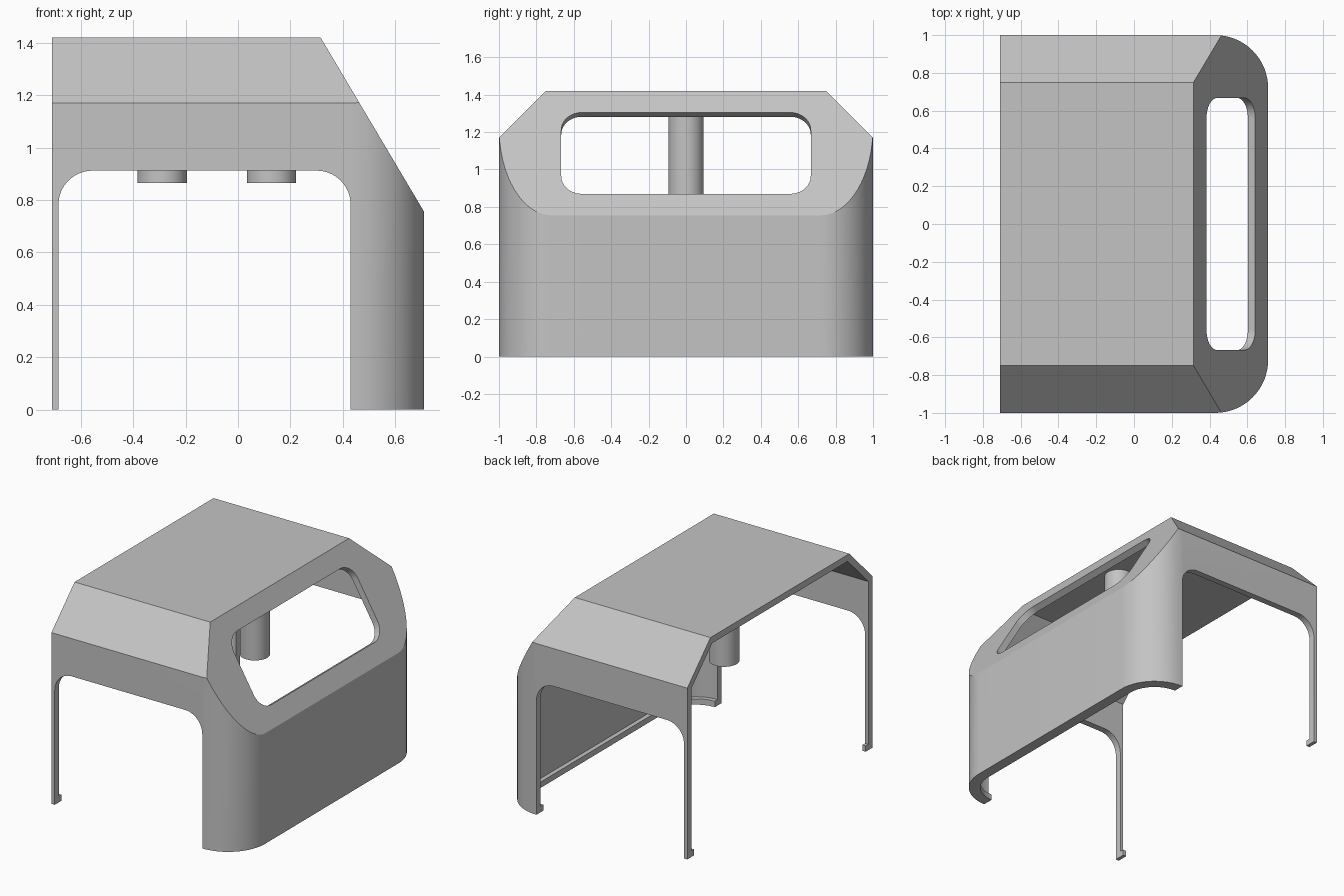
import bpy, bmesh
from math import sin, cos, pi, radians
from mathutils import Vector

cube = bpy.data.objects.get("Cube")
if cube:
    bpy.data.objects.remove(cube)

WALL = 0.045
BACK, FRONT, SIDE = -0.71, 0.71, 1.0

grey = bpy.data.materials.new("plain grey")
grey.use_nodes = True
grey.diffuse_color = (0.55, 0.55, 0.55, 1)
grey.node_tree.nodes["Principled BSDF"].inputs["Base Color"].default_value = grey.diffuse_color

# Outer planes that trim the canopy: roof, two shoulders, sloping face
slope_top, slope_foot = Vector((0.315, 0, 1.42)), Vector((FRONT, 0, 0.755))
slope_dir = (slope_foot - slope_top).normalized()
slope_normal = Vector((-slope_dir.z, 0, slope_dir.x))
planes = [
    (Vector((0, 0, 1.42)), Vector((0, 0, 1))),
    (Vector((0, 1, 1.17)), Vector((0, 1, 1)).normalized()),
    (Vector((0, -1, 1.17)), Vector((0, -1, 1)).normalized()),
    (slope_top, slope_normal),
]


def make_object(name, bm):
    bmesh.ops.recalc_face_normals(bm, faces=bm.faces)
    mesh = bpy.data.meshes.new(name)
    bm.to_mesh(mesh)
    bm.free()
    mesh.materials.append(grey)
    obj = bpy.data.objects.new(name, mesh)
    bpy.context.collection.objects.link(obj)
    return obj


def arc(cx, cy, r, start, steps=16):
    """Quarter circle, counter-clockwise from the start angle."""
    angles = [radians(start) + pi / 2 * i / steps for i in range(steps + 1)]
    return [(cx + r * cos(a), cy + r * sin(a)) for a in angles]


def prism(points, vector):
    bm = bmesh.new()
    face = bm.faces.new([bm.verts.new(p) for p in points])
    top = bmesh.ops.extrude_face_region(bm, geom=[face], use_keep_orig=True)["geom"]
    bmesh.ops.translate(bm, verts=[v for v in top if isinstance(v, bmesh.types.BMVert)], vec=vector)
    return bm


def canopy_solid(name, inset, back, bottom, top=2.0):
    """Rounded footprint raised up and trimmed by the inset planes."""
    r = 0.28
    cx, cy = FRONT - r, SIDE - r
    plan = [(back, inset - SIDE)] + arc(cx, -cy, r - inset, -90) + arc(cx, cy, r - inset, 0)
    plan.append((back, SIDE - inset))
    bm = prism([(x, y, bottom) for x, y in plan], (0, 0, top - bottom))
    for point, normal in planes:
        cut = bmesh.ops.bisect_plane(bm, geom=bm.verts[:] + bm.edges[:] + bm.faces[:],
                                     plane_co=point - normal * inset, plane_no=normal,
                                     clear_outer=True)["geom_cut"]
        rim = [e for e in cut if isinstance(e, bmesh.types.BMEdge)]
        if rim:
            bmesh.ops.contextual_create(bm, geom=rim)
    return make_object(name, bm)


def subtract(obj, cutter):
    bpy.context.view_layer.objects.active = obj
    mod = obj.modifiers.new("cut", "BOOLEAN")
    mod.operation, mod.solver, mod.object = "DIFFERENCE", "EXACT", cutter
    bpy.ops.object.modifier_apply(modifier=mod.name)
    bpy.data.objects.remove(cutter)


def smooth(obj):
    bpy.ops.object.select_all(action="DESELECT")
    obj.select_set(True)
    bpy.context.view_layer.objects.active = obj
    bpy.ops.object.shade_smooth_by_angle(angle=radians(25))


# Canopy shell, hollow inside with a small inward lip along its foot
shell = canopy_solid("canopy_shell", 0, BACK, 0)
subtract(shell, canopy_solid("hollow_cutter", WALL, BACK - 0.3, 0.04))
subtract(shell, canopy_solid("lip_cutter", WALL + 0.03, BACK - 0.3, -0.1, 0.2))

# Side openings with rounded upper corners, leaving thin rear legs
left, right, head, r = -0.685, 0.43, 0.912, 0.13
arch = [(left, -0.2), (right, -0.2)] + arc(right - r, head - r, r, 0) + arc(left + r, head - r, r, 90)
subtract(shell, make_object("arch_cutter", prism([(x, -1.5, z) for x, z in arch], (0, 3, 0))))

# Rounded window cut square through the sloping face
low, high, half, r = 0.134, 0.64, 0.667, 0.11
outline = (arc(high - r, half - r, r, 0) + arc(low + r, half - r, r, 90)
           + arc(low + r, r - half, r, 180) + arc(high - r, r - half, r, 270))
frame = [slope_top + slope_dir * u + Vector((0, v, 0)) + slope_normal * 0.1 for u, v in outline]
subtract(shell, make_object("window_cutter", prism(frame, slope_normal * -0.2)))
smooth(shell)

# Two round posts hanging from the roof
for name, x in (("rear_post", -0.289), ("front_post", 0.128)):
    ring = [(x + 0.094 * cos(a), 0.094 * sin(a), 0.865) for a in (2 * pi * i / 48 for i in range(48))]
    smooth(make_object(name, prism(ring, (0, 0, 0.53))))
